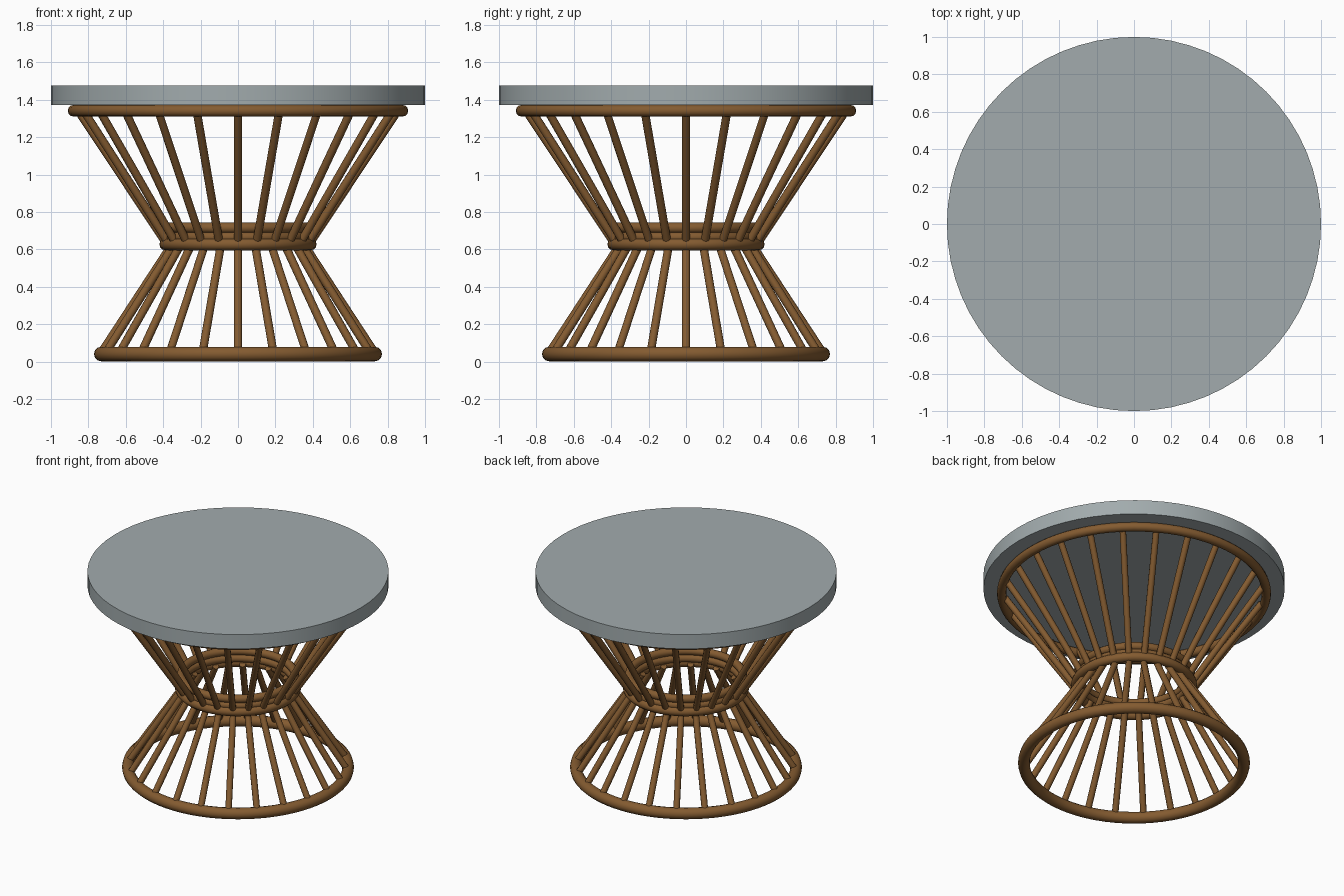
import bpy
import math
from mathutils import Vector

ROD_COUNT = 24

cube = bpy.data.objects.get("Cube")
if cube:
    bpy.data.objects.remove(cube, do_unlink=True)


def make_material(name, colour, roughness):
    mat = bpy.data.materials.new(name)
    mat.use_nodes = True
    mat.diffuse_color = colour
    shader = mat.node_tree.nodes["Principled BSDF"]
    shader.inputs["Base Color"].default_value = colour
    shader.inputs["Roughness"].default_value = roughness
    return mat


wood = make_material("brown cane", (0.23, 0.105, 0.03, 1), 0.6)
stone = make_material("grey top", (0.36, 0.41, 0.42, 1), 0.5)


def finish(name, mat):
    obj = bpy.context.object
    obj.name = name
    obj.data.materials.append(mat)
    bpy.ops.object.shade_smooth_by_angle(angle=math.radians(40))
    return obj


def hoop(name, outer, thickness, z):
    bpy.ops.mesh.primitive_torus_add(
        major_radius=outer - thickness, minor_radius=thickness,
        major_segments=72, minor_segments=12, location=(0, 0, z))
    return finish(name, wood)


def rod(name, start, end, radius=0.022):
    axis = end - start
    bpy.ops.mesh.primitive_cylinder_add(
        vertices=10, radius=radius, depth=axis.length,
        location=(start + end) / 2,
        rotation=axis.to_track_quat('Z', 'Y').to_euler())
    return finish(name, wood)


def rod_circle(name, low_radius, low_z, high_radius, high_z):
    for i in range(ROD_COUNT):
        a = math.tau * i / ROD_COUNT
        out = Vector((math.cos(a), math.sin(a), 0))
        up = Vector((0, 0, 1))
        rod(f"{name}_{i + 1}", out * low_radius + up * low_z,
            out * high_radius + up * high_z)


# Round table top
bpy.ops.mesh.primitive_cylinder_add(vertices=64, radius=1, depth=0.105,
                                    location=(0, 0, 1.423))
finish("table_top", stone)

# Hoops at the foot, the waist and under the top
hoop("foot_hoop", 0.77, 0.039, 0.04)
hoop("waist_outer_hoop", 0.42, 0.032, 0.627)
hoop("waist_inner_hoop", 0.40, 0.028, 0.665)
hoop("waist_upper_hoop", 0.405, 0.028, 0.715)
hoop("top_hoop", 0.91, 0.031, 1.341)

# Slanting rods that flare away from the waist
rod_circle("lower_rod", 0.736, 0.04, 0.35, 0.63)
rod_circle("upper_rod", 0.392, 0.645, 0.857, 1.345)
